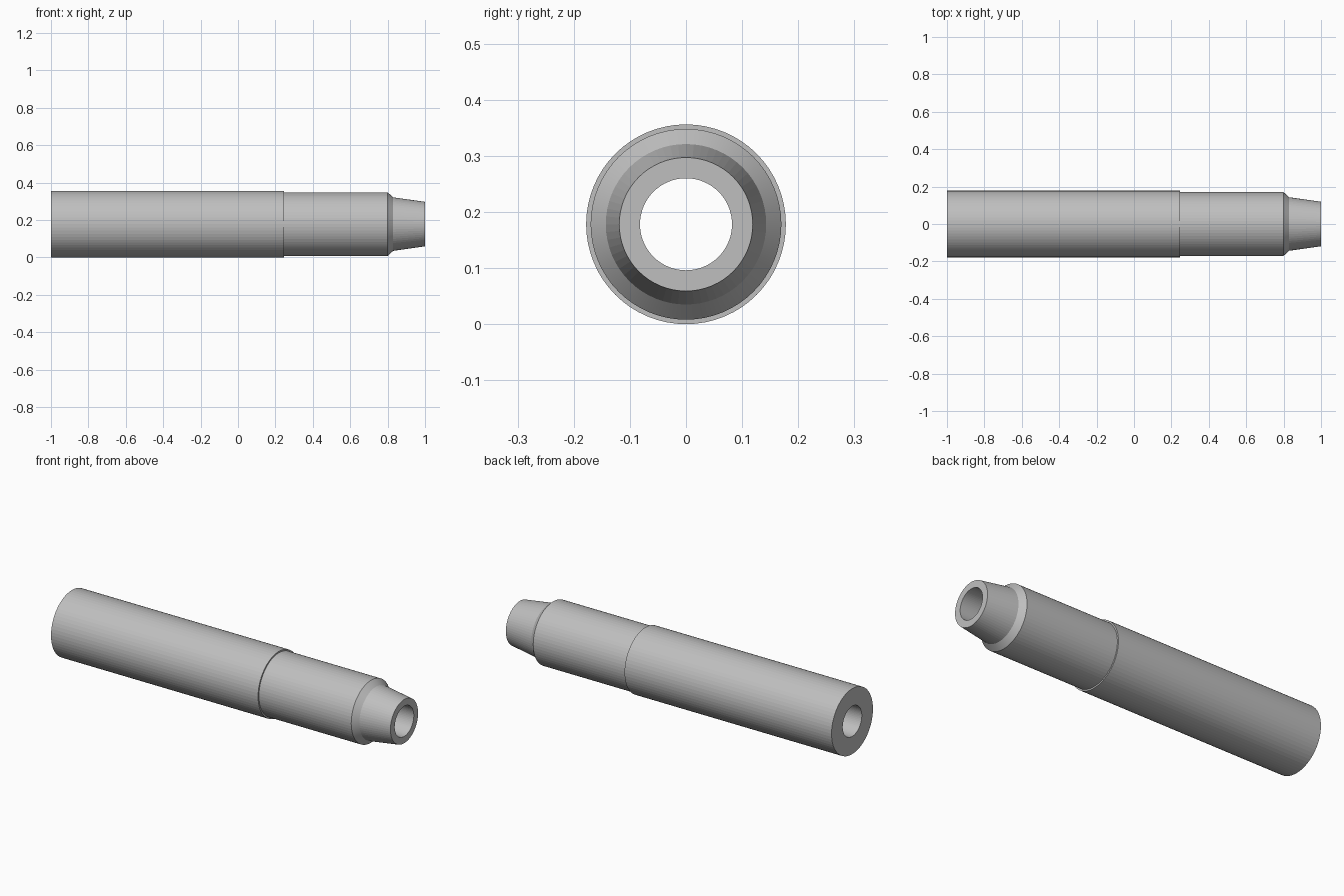
import bpy
import bmesh
import math
from mathutils import Matrix, Vector

cube = bpy.data.objects.get("Cube")
if cube:
    bpy.data.objects.remove(cube, do_unlink=True)

# One plain metal colour
metal = bpy.data.materials.new("grey metal")
metal.use_nodes = True
colour = (0.52, 0.52, 0.52, 1)
metal.diffuse_color = colour
metal.node_tree.nodes["Principled BSDF"].inputs["Base Color"].default_value = colour

R = 0.178      # body radius, also the axis height
BORE = 0.082   # through hole radius
SEGMENTS = 64


def lathe(name, profile):
    """Revolve a closed (x, radius) profile around the long axis."""
    bm = bmesh.new()
    rings = []
    for i in range(SEGMENTS):
        turn = Matrix.Rotation(math.tau * i / SEGMENTS, 3, "X")
        rings.append([bm.verts.new(turn @ Vector((x, 0, r))) for x, r in profile])
    n = len(profile)
    for i, ring in enumerate(rings):
        after = rings[(i + 1) % SEGMENTS]
        for j in range(n):
            k = (j + 1) % n
            bm.faces.new((ring[j], ring[k], after[k], after[j]))
    bmesh.ops.recalc_face_normals(bm, faces=bm.faces)
    mesh = bpy.data.meshes.new(name)
    bm.to_mesh(mesh)
    bm.free()
    mesh.materials.append(metal)
    obj = bpy.data.objects.new(name, mesh)
    bpy.context.collection.objects.link(obj)
    obj.location.z = R
    bpy.ops.object.select_all(action="DESELECT")
    obj.select_set(True)
    bpy.context.view_layer.objects.active = obj
    bpy.ops.object.shade_smooth_by_angle(angle=math.radians(5))
    return obj


# Hollow shaft: thick body, shallow step, chamfered shoulder, tapered nose
lathe("stepped_tube", [
    (-1, BORE), (-1, R),            # rear face
    (0.245, R), (0.245, 0.170),     # step
    (0.80, 0.170), (0.83, 0.143),   # chamfer
    (1, 0.119), (1, BORE),          # tapered nose and front face
])
